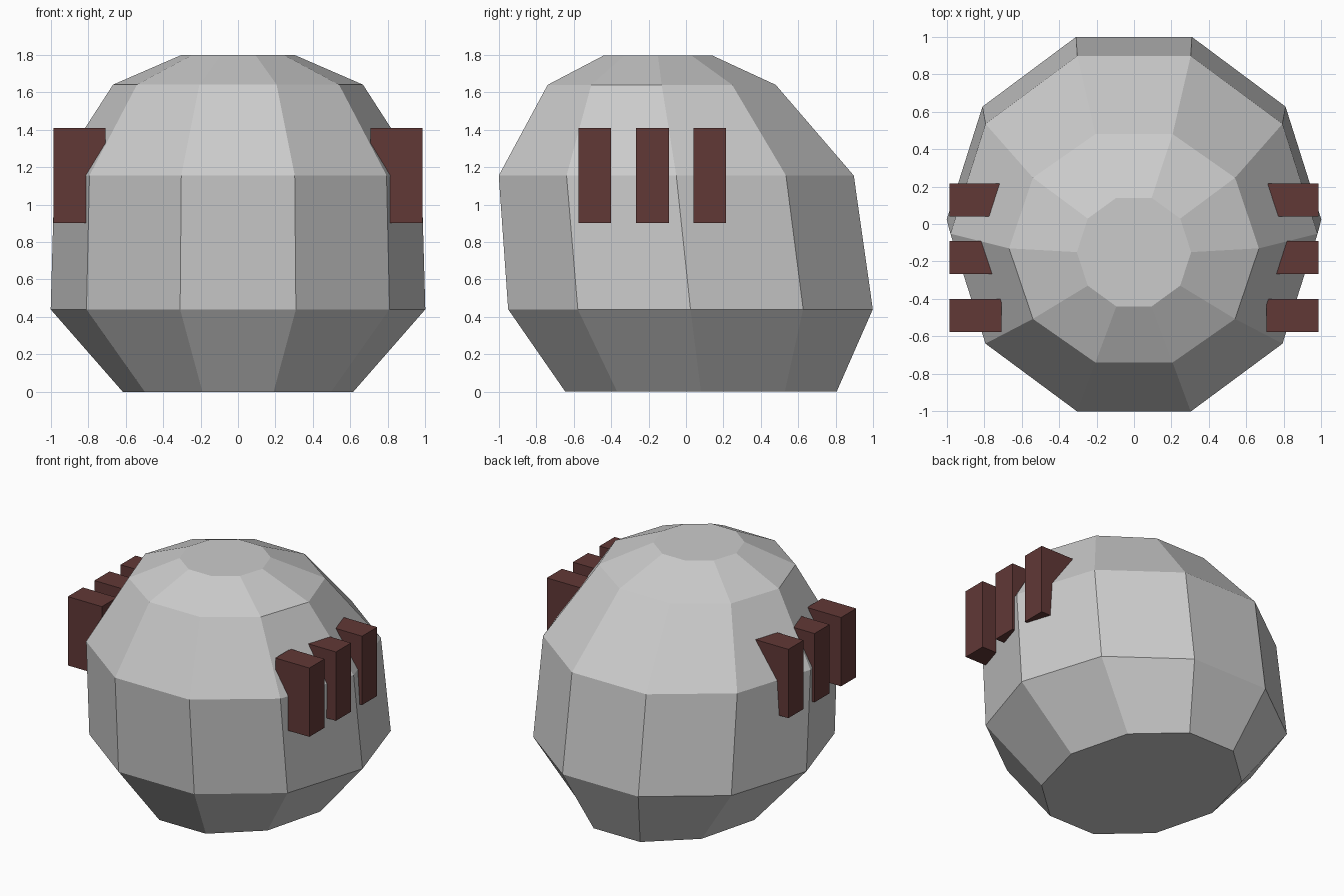
import bpy, bmesh, math

if "Cube" in bpy.data.objects:
    bpy.data.objects.remove(bpy.data.objects["Cube"])

SIDES = 10

def finish(bm, name):
    bmesh.ops.recalc_face_normals(bm, faces=bm.faces[:])
    mesh = bpy.data.meshes.new(name)
    bm.to_mesh(mesh)
    bm.free()
    obj = bpy.data.objects.new(name, mesh)
    bpy.context.collection.objects.link(obj)
    return obj

# Body: stacked ten-sided rings (z, y centre, x radius, y radius)
rings = [
    (0.00, 0.08, 0.615, 0.763),
    (0.44, 0.024, 1.00, 1.025),
    (1.155, -0.052, 0.98, 0.998),
    (1.64, -0.13, 0.667, 0.641),
    (1.797, -0.15, 0.305, 0.305),
]
bm = bmesh.new()
loops = []
for z, cy, rx, ry in rings:
    angles = [2 * math.pi * i / SIDES for i in range(SIDES)]
    loops.append([bm.verts.new((rx * math.cos(a), cy + ry * math.sin(a), z)) for a in angles])
for low, high in zip(loops, loops[1:]):
    for i in range(SIDES):
        j = (i + 1) % SIDES
        bm.faces.new((low[i], low[j], high[j], high[i]))
bm.faces.new(loops[0][::-1])
bm.faces.new(loops[-1])
finish(bm, "body")

# Side fins: three upright blocks set into each side
red = bpy.data.materials.new("dark_red")
red.diffuse_color = (0.12, 0.04, 0.037, 1)
red.use_nodes = True
red.node_tree.nodes["Principled BSDF"].inputs["Base Color"].default_value = red.diffuse_color
for side, label in ((-1, "left"), (1, "right")):
    for n, y in enumerate((-0.488, -0.178, 0.127), 1):
        bm = bmesh.new()
        bmesh.ops.create_cube(bm, size=1)
        bmesh.ops.scale(bm, vec=(0.278, 0.176, 0.508), verts=bm.verts[:])
        bmesh.ops.translate(bm, vec=(side * 0.847, y, 1.155), verts=bm.verts[:])
        fin = finish(bm, f"{label}_fin_{n}")
        fin.data.materials.append(red)
